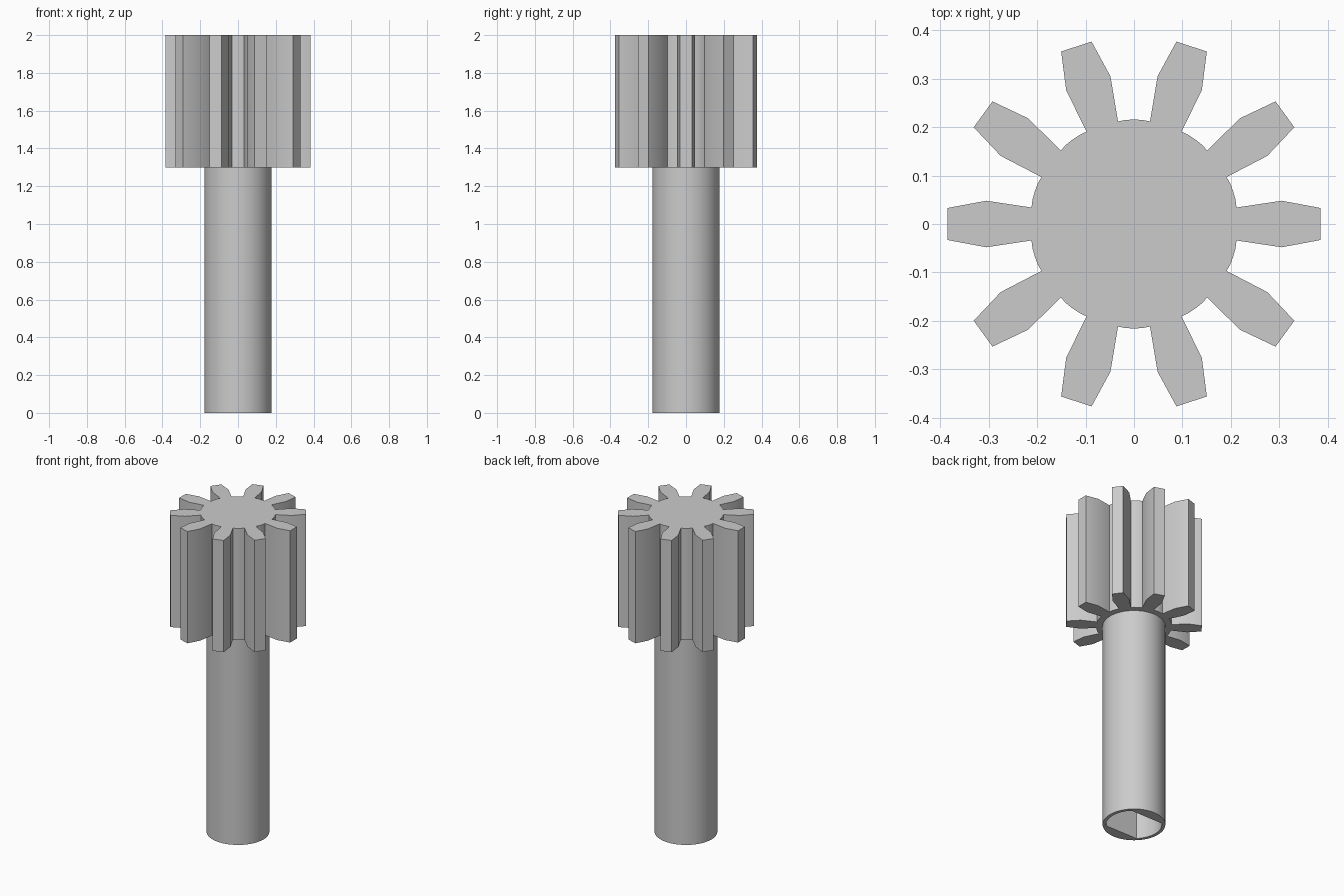
import bpy, bmesh
from math import cos, sin, radians, pi
from mathutils import Matrix, Vector

if "Cube" in bpy.data.objects:
    bpy.data.objects.remove(bpy.data.objects["Cube"], do_unlink=True)

GEAR_BOTTOM, TOP = 1.30, 2.0
SHAFT_R, BORE_R = 0.178, 0.158
ROOT_R, TEETH = 0.2155, 10

grey = bpy.data.materials.new("plain grey")
grey.use_nodes = True
grey.diffuse_color = (0.6, 0.6, 0.6, 1)
grey.node_tree.nodes["Principled BSDF"].inputs["Base Color"].default_value = grey.diffuse_color


def finish(name, bm):
    bmesh.ops.recalc_face_normals(bm, faces=bm.faces)
    mesh = bpy.data.meshes.new(name)
    bm.to_mesh(mesh)
    bm.free()
    mesh.materials.append(grey)
    obj = bpy.data.objects.new(name, mesh)
    bpy.context.collection.objects.link(obj)
    bpy.ops.object.select_all(action='DESELECT')
    obj.select_set(True)
    bpy.context.view_layer.objects.active = obj
    bpy.ops.object.shade_smooth_by_angle(angle=radians(25))
    return obj


# Toothed head: one tooth and one root arc, repeated around the axis
tooth = [(0.2115, -0.034), (0.305, -0.048), (0.385, -0.033),
         (0.385, 0.033), (0.305, 0.048), (0.2115, 0.034)]
arc = [(ROOT_R * cos(radians(a)), ROOT_R * sin(radians(a))) for a in (13.5, 18, 22.5)]
bm = bmesh.new()
outline = []
for i in range(TEETH):
    turn = Matrix.Rotation(2 * pi * i / TEETH, 3, 'Z')
    outline += [bm.verts.new(turn @ Vector((x, y, GEAR_BOTTOM))) for x, y in tooth + arc]
base = bm.faces.new(outline)
copy = bmesh.ops.extrude_face_region(bm, geom=[base], use_keep_orig=True)
bmesh.ops.translate(bm, vec=(0, 0, TOP - GEAR_BOTTOM),
                    verts=[g for g in copy["geom"] if isinstance(g, bmesh.types.BMVert)])
finish("gear_head", bm)

# Hollow shaft: round outside, bore with two opposite flats
SEGMENTS = 64
FLAT = BORE_R * sin(pi / 4)
bm = bmesh.new()


def ring(radius, z, flat):
    verts = []
    for i in range(SEGMENTS):
        a = 2 * pi * i / SEGMENTS
        y = max(-flat, min(flat, radius * sin(a)))
        verts.append(bm.verts.new((radius * cos(a), y, z)))
    return verts


loops = [ring(SHAFT_R, GEAR_BOTTOM, SHAFT_R), ring(SHAFT_R, 0, SHAFT_R),
         ring(BORE_R, 0, FLAT), ring(BORE_R, GEAR_BOTTOM, FLAT)]
for k, lower in enumerate(loops):
    upper = loops[(k + 1) % len(loops)]
    for i in range(SEGMENTS):
        j = (i + 1) % SEGMENTS
        bm.faces.new((lower[i], lower[j], upper[j], upper[i]))
finish("hollow_shaft", bm)
